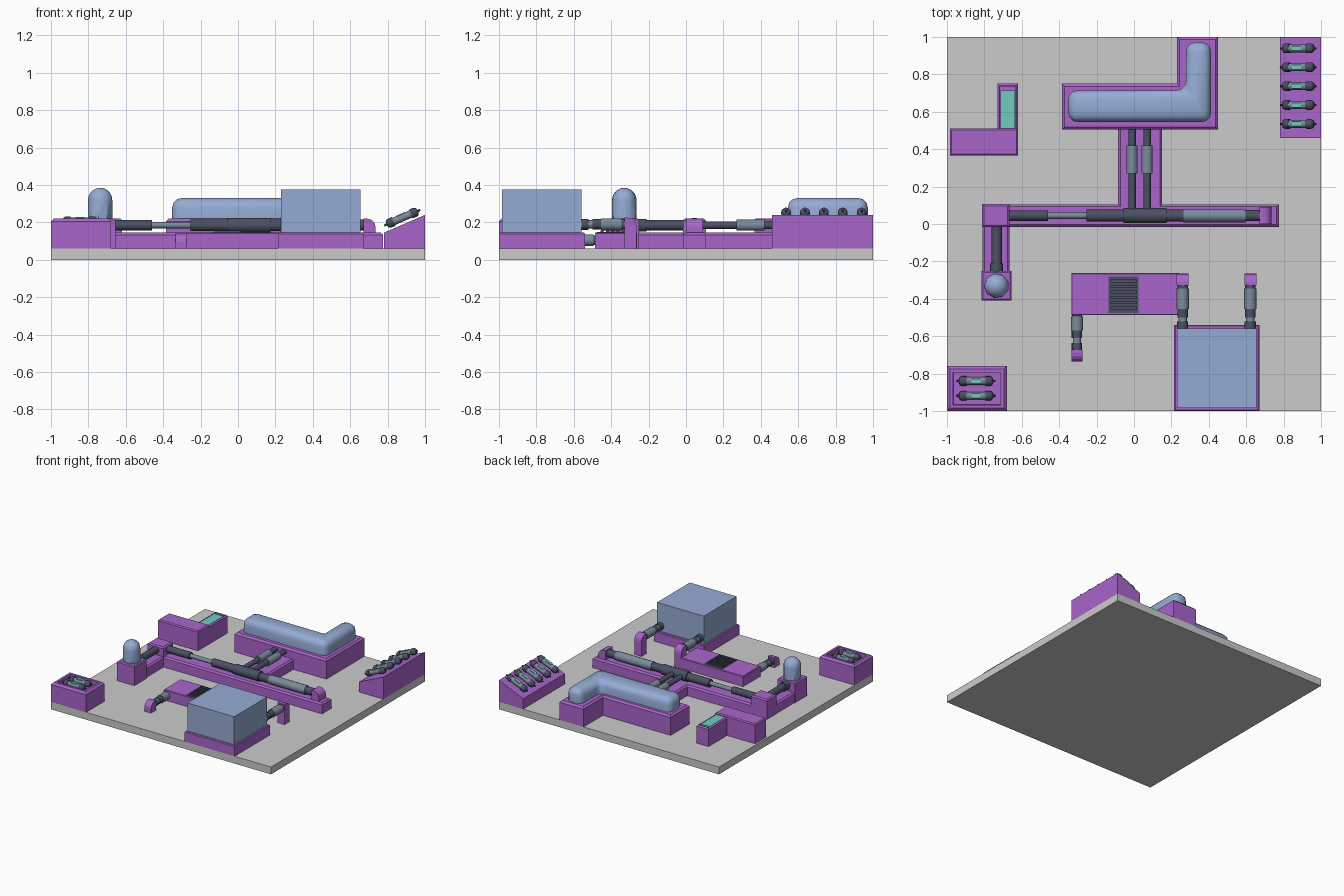
import bpy, bmesh, math
from mathutils import Matrix, Vector

if "Cube" in bpy.data.objects:
    bpy.data.objects.remove(bpy.data.objects["Cube"])

def material(name, rgb):
    m = bpy.data.materials.new(name)
    m.diffuse_color = (*rgb, 1)
    m.use_nodes = True
    m.node_tree.nodes["Principled BSDF"].inputs["Base Color"].default_value = m.diffuse_color
    return m

PURPLE = material("purple", (0.40, 0.13, 0.60))
BLUE = material("pale_blue", (0.30, 0.41, 0.66))
DARK = material("dark_steel", (0.07, 0.08, 0.125))
STEEL = material("steel", (0.2, 0.26, 0.33))
TEAL = material("teal", (0.16, 0.6, 0.54))

def finish(name, bm, mat, smooth=False):
    bmesh.ops.recalc_face_normals(bm, faces=bm.faces)
    me = bpy.data.meshes.new(name)
    bm.to_mesh(me)
    bm.free()
    ob = bpy.data.objects.new(name, me)
    bpy.context.collection.objects.link(ob)
    if mat:
        me.materials.append(mat)
    if smooth:
        bpy.ops.object.select_all(action='DESELECT')
        ob.select_set(True)
        bpy.context.view_layer.objects.active = ob
        bpy.ops.object.shade_smooth_by_angle(angle=math.radians(40))
    return ob

def prism(name, pts, z0, z1, mat, bevel=0.0, seg=1, sides=False, recess=None, smooth=False):
    """Outline raised from z0 to z1, top edges bevelled, optional sunk top."""
    bm = bmesh.new()
    f = bm.faces.new([bm.verts.new((x, y, z0)) for x, y in pts])
    new = bmesh.ops.extrude_face_region(bm, geom=[f])["geom"]
    bmesh.ops.translate(bm, vec=(0, 0, z1 - z0), verts=[v for v in new if isinstance(v, bmesh.types.BMVert)])
    bmesh.ops.recalc_face_normals(bm, faces=bm.faces)
    if bevel:
        edges = [e for e in bm.edges if (sum(v.co.z > z1 - 1e-5 for v in e.verts) >= (1 if sides else 2))]
        bmesh.ops.bevel(bm, geom=edges, offset=bevel, segments=seg, profile=0.5, affect='EDGES')
    if recess:
        top = max(bm.faces, key=lambda f: f.calc_center_median().z)
        bmesh.ops.inset_region(bm, faces=[top], thickness=recess[0])
        bmesh.ops.inset_region(bm, faces=[top], thickness=0.001, depth=-recess[1])
    return finish(name, bm, mat, smooth)

def box(name, x0, x1, y0, y1, z0, z1, mat, bevel=0.0, **kw):
    return prism(name, [(x0, y0), (x1, y0), (x1, y1), (x0, y1)], z0, z1, mat, bevel, **kw)

def side_profile(name, pts, width, mat, loc=(0, 0, 0), angle=0):
    """Side outline in x-z, extruded across width, turned about z."""
    bm = bmesh.new()
    f = bm.faces.new([bm.verts.new((x, -width / 2, z)) for x, z in pts])
    new = bmesh.ops.extrude_face_region(bm, geom=[f])["geom"]
    bmesh.ops.translate(bm, vec=(0, width, 0), verts=[v for v in new if isinstance(v, bmesh.types.BMVert)])
    bm.transform(Matrix.Translation(loc) @ Matrix.Rotation(math.radians(angle), 4, 'Z'))
    return finish(name, bm, mat)

def bracket(name, x, y, top, length, width, angle):
    r = 0.045
    arc = [(length - r + r * math.cos(a), top - r + r * math.sin(a))
           for a in (math.pi / 2 * i / 4 for i in range(5))]
    side_profile(name, [(0, 0.06), (length, 0.06)] + arc + [(0, top)], width, PURPLE, (x, y, 0), angle)

def lathe(name, profile, mat, start, direction, sides=14):
    """Profile of (distance, radius) spun around a line from start."""
    bm = bmesh.new()
    rings = [[bm.verts.new((r * math.cos(2 * math.pi * i / sides), r * math.sin(2 * math.pi * i / sides), t))
              for i in range(sides)] for t, r in profile]
    for a, b in zip(rings, rings[1:]):
        for i in range(sides):
            j = (i + 1) % sides
            bm.faces.new((a[i], a[j], b[j], b[i]))
    bm.faces.new(rings[0])
    bm.faces.new(rings[-1])
    q = Vector(direction).to_track_quat('Z', 'Y')
    bm.transform(Matrix.Translation(start) @ q.to_matrix().to_4x4())
    return finish(name, bm, mat, True)

def pipe(name, start, direction, parts):
    """Stepped pipe: each part is (length, radius, material)."""
    t = 0
    for i, (length, r, mat) in enumerate(parts):
        lathe(f"{name}_{i + 1}", [(t, r), (t + length, r)], mat, start, direction)
        t += length

def capsule(name, centre, tilt):
    d = Vector((math.cos(tilt), 0, math.sin(tilt)))
    up = Vector((-d.z, 0, d.x))
    c = Vector(centre)
    lathe(name + "_body", [(-0.06, 0.021), (0.06, 0.021)], STEEL, c, d)
    lathe(name + "_rod", [(-0.105, 0.006), (0.105, 0.006)], DARK, c, d, 8)
    for s in (-1, 1):
        lathe(name + "_cap", [(0.05, 0.026), (0.075, 0.026), (0.085, 0.022), (0.091, 0.012)], DARK, c, d * s)
    bm = bmesh.new()
    bmesh.ops.create_cube(bm, size=1, matrix=Matrix.Translation(c + up * 0.014)
                          @ Matrix.Rotation(-tilt, 4, 'Y') @ Matrix.Diagonal((0.05, 0.024, 0.018, 1)))
    finish(name + "_window", bm, TEAL)

# ground slab
box("base_slab", -1, 1, -1, 1, 0, 0.06, None)

# L-shaped tank on its plinth
prism("tank_plinth", [(-0.385, 0.505), (0.45, 0.505), (0.45, 1), (0.23, 1), (0.23, 0.75), (-0.385, 0.75)],
      0.06, 0.22, PURPLE, 0.014)
prism("bent_tank", [(-0.352, 0.545), (0.412, 0.545), (0.412, 0.972), (0.278, 0.972), (0.278, 0.715), (-0.352, 0.715)],
      0.22, 0.33, BLUE, 0.05, seg=3, sides=True, smooth=True)

# sloped capsule rack
side_profile("capsule_rack", [(0.78, 0.06), (1, 0.06), (1, 0.24), (0.78, 0.145)], 0.54, PURPLE, (0, 0.73, 0))
for i in range(5):
    capsule(f"rack_capsule_{i + 1}", (0.878, 0.535 + i * 0.101, 0.225), math.atan(0.095 / 0.22))

# front-left tray with two capsules
box("capsule_tray", -1, -0.68, -1, -0.76, 0.06, 0.22, PURPLE, 0.015, recess=(0.026, 0.03))
for y in (-0.84, -0.918):
    capsule("tray_capsule", (-0.845, y, 0.207), 0)

# console with teal screen
box("console_block", -0.985, -0.62, 0.365, 0.51, 0.06, 0.22, PURPLE, 0.008)
box("console_arm", -0.73, -0.62, 0.5, 0.75, 0.06, 0.21, PURPLE, 0.01, recess=(0.005, 0.015))
box("console_screen", -0.715, -0.635, 0.51, 0.715, 0.18, 0.208, TEAL)

# pipe channel
prism("pipe_channel", [(-0.81, 0.105), (-0.81, -0.3), (-0.665, -0.3), (-0.665, -0.015), (0.775, -0.015),
                       (0.775, 0.105), (0.15, 0.105), (0.15, 0.52), (-0.085, 0.52), (-0.085, 0.105)],
      0.06, 0.145, PURPLE, 0.012)
box("corner_block", -0.812, -0.665, -0.017, 0.107, 0.06, 0.22, PURPLE, 0.01)
pipe("main_pipe", (-0.67, 0.045, 0.185), (1, 0, 0),
     [(0.21, 0.028, DARK), (0.205, 0.017, STEEL), (0.2, 0.032, DARK), (0.23, 0.04, DARK),
      (0.09, 0.032, DARK), (0.33, 0.036, STEEL), (0.09, 0.03, DARK)])
bracket("pipe_end_bracket", 0.67, 0.045, 0.22, 0.065, 0.09, 0)
for x in (-0.01, 0.07):
    pipe("feed_pipe", (x, 0.06, 0.185), (0, 1, 0),
         [(0.21, 0.02, DARK), (0.15, 0.03, STEEL), (0.1, 0.02, DARK)])

# domed tank
pipe("dome_pipe", (-0.735, -0.01, 0.185), (0, -1, 0), [(0.2, 0.028, DARK), (0.05, 0.035, DARK)])
box("dome_pedestal", -0.815, -0.655, -0.41, -0.25, 0.06, 0.22, PURPLE, 0.008)
R = 0.067
dome = [(0, R)] + [(0.098 + R * math.sin(a), R * math.cos(a)) for a in (math.pi / 2 * i / 5 for i in range(5))]
lathe("dome_tank", dome + [(0.165, 0.006)], BLUE, (-0.735, -0.33, 0.22), (0, 0, 1), 9)

# low panel with vent
box("vent_panel", -0.335, 0.24, -0.487, -0.263, 0.06, 0.145, PURPLE, 0.004)
box("vent_frame", -0.135, 0.025, -0.475, -0.28, 0.14, 0.149, DARK)
for i in range(6):
    y = -0.458 + i * 0.029
    box(f"vent_slat_{i + 1}", -0.125, 0.015, y, y + 0.016, 0.145, 0.158, DARK)
pipe("panel_pipe", (-0.305, -0.48, 0.105), (0, -1, 0),
     [(0.015, 0.027, DARK), (0.075, 0.032, STEEL), (0.04, 0.028, DARK), (0.025, 0.022, STEEL), (0.05, 0.028, DARK)])
bracket("panel_pipe_bracket", -0.305, -0.67, 0.14, 0.065, 0.06, -90)

# large block tank and its two pipes
box("block_base", 0.215, 0.67, -1, -0.54, 0.06, 0.145, PURPLE, 0.006)
box("block_tank", 0.23, 0.655, -0.985, -0.56, 0.14, 0.375, BLUE)
for x in (0.26, 0.622):
    bracket("block_pipe_bracket", x, -0.33, 0.225, 0.065, 0.064, 90)
    pipe("block_pipe", (x, -0.325, 0.19), (0, -1, 0),
         [(0.02, 0.028, DARK), (0.11, 0.033, STEEL), (0.045, 0.028, DARK), (0.02, 0.023, STEEL), (0.045, 0.03, DARK)])
